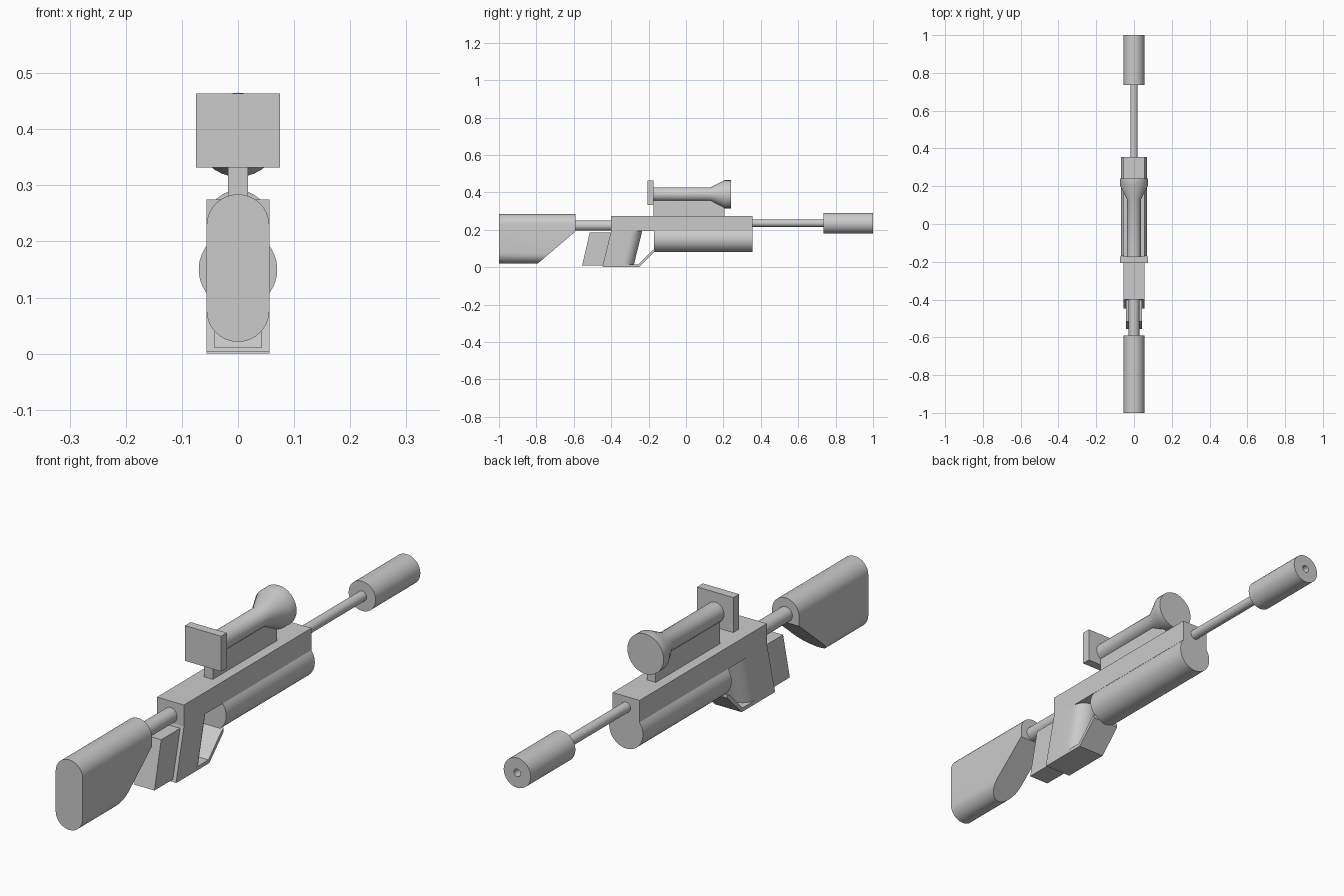
import bpy, bmesh, math
from mathutils import Vector

old = bpy.data.objects.get("Cube")
if old:
    bpy.data.objects.remove(old, do_unlink=True)

grey = bpy.data.materials.new("plain grey")
grey.use_nodes = True
grey.diffuse_color = (0.6, 0.6, 0.6, 1)
grey.node_tree.nodes["Principled BSDF"].inputs["Base Color"].default_value = (0.6, 0.6, 0.6, 1)


def finish(name, bm, smooth=True):
    bmesh.ops.recalc_face_normals(bm, faces=bm.faces)
    mesh = bpy.data.meshes.new(name)
    bm.to_mesh(mesh)
    bm.free()
    mesh.materials.append(grey)
    ob = bpy.data.objects.new(name, mesh)
    bpy.context.collection.objects.link(ob)
    if smooth:
        bpy.ops.object.select_all(action='DESELECT')
        ob.select_set(True)
        bpy.context.view_layer.objects.active = ob
        bpy.ops.object.shade_smooth_by_angle(angle=math.radians(35))
    return ob


def extrude(points, offset):
    """Closed prism from a 3D outline swept along an offset."""
    bm = bmesh.new()
    face = bm.faces.new([bm.verts.new(p) for p in points])
    out = bmesh.ops.extrude_face_region(bm, geom=[face], use_keep_orig=True)
    moved = [v for v in out["geom"] if isinstance(v, bmesh.types.BMVert)]
    bmesh.ops.translate(bm, verts=moved, vec=Vector(offset))
    return bm


def side_plate(name, half, outline):
    """Prism across x from a (y, z) side outline."""
    return finish(name, extrude([(-half, y, z) for y, z in outline], (2 * half, 0, 0)), False)


def box(name, half, y0, y1, z0, z1):
    return side_plate(name, half, [(y0, z0), (y1, z0), (y1, z1), (y0, z1)])


def arc(cx, cy, r, start, end, n=16):
    angles = [math.radians(start + (end - start) * i / n) for i in range(n + 1)]
    return [(cx + r * math.cos(a), cy + r * math.sin(a)) for a in angles]


def lathe(name, z, profile, n=32):
    """Turned part around a y-directed axis; profile is (radius, y)."""
    bm = bmesh.new()
    rings = []
    for r, y in profile:
        rings.append([bm.verts.new((x, y, h)) for x, h in arc(0, z, r, 0, 360 - 360 / n, n - 1)])
    for a, b in zip(rings, rings[1:]):
        for i in range(n):
            j = (i + 1) % n
            bm.faces.new((a[i], a[j], b[j], b[i]))
    bm.faces.new(rings[0])
    bm.faces.new(rings[-1])
    return finish(name, bm)


W = 0.056

# Stock: rounded slab with its lower front corner cut away
outline = arc(0, 0.228, W, 0, 180) + arc(0, 0.077, W, 180, 360)
bm = extrude([(x, -1, z) for x, z in outline], (0, 0.41, 0))
cut = bmesh.ops.bisect_plane(bm, geom=bm.verts[:] + bm.edges[:] + bm.faces[:],
                             plane_co=(0, -0.79, 0.022), plane_no=(0, 0.17, -0.2),
                             clear_outer=True)
bmesh.ops.holes_fill(bm, edges=[e for e in bm.edges if e.is_boundary])
finish("stock", bm)
lathe("stock_rod", 0.223, [(0.028, -0.6), (0.028, -0.39)])

# Receiver and rounded fore end
box("receiver", W, -0.4, 0.355, 0.193, 0.275)
outline = arc(0, 0.15, 0.07, 142, 398, 32)
finish("fore_end", extrude([(x, -0.17, z) for x, z in outline], (0, 0.525, 0)))

# Slanted grip with a rounded front
outline = [(W, -0.4), (W, -0.29)] + arc(0, -0.29, W, 0, 180)[1:] + [(-W, -0.4)]
finish("grip", extrude([(x, y, 0.195) for x, y in outline], (0, -0.047, -0.192)))
side_plate("rear_block", 0.042, [(-0.555, 0.01), (-0.43, 0.01), (-0.385, 0.185), (-0.515, 0.185)])

# Guard strip running from the grip base up to the fore end
side_plate("guard", W, [(-0.445, 0), (-0.25, 0), (-0.165, 0.085), (-0.165, 0.1),
                        (-0.18, 0.09), (-0.255, 0.014), (-0.44, 0.014)])

# Barrel and muzzle with a bore
lathe("barrel", 0.235, [(0.019, 0.35), (0.019, 0.74)])
lathe("muzzle", 0.235, [(W, 0.735), (W, 1), (0.014, 1), (0.014, 0.9)])

# Scope with square eyepiece and flared front
box("scope_mount", 0.018, -0.175, 0.205, 0.27, 0.37)
lathe("scope_tube", 0.39, [(0.037, -0.18), (0.037, 0.13), (0.075, 0.205), (0.075, 0.24)])
box("eyepiece", 0.075, -0.207, -0.173, 0.332, 0.464)
